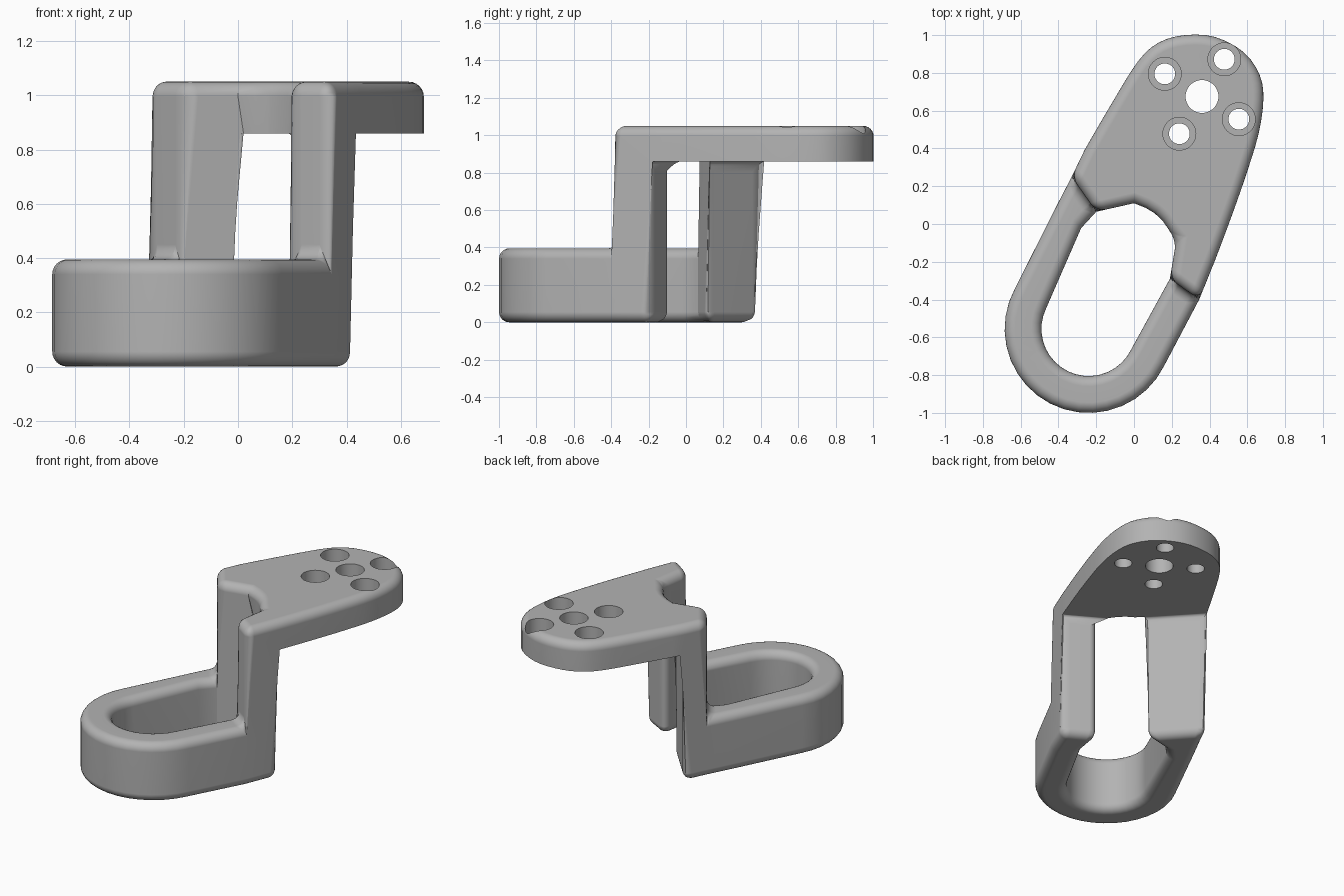
import bpy, bmesh, math
from mathutils import Vector

if "Cube" in bpy.data.objects:
    bpy.data.objects.remove(bpy.data.objects["Cube"])

BASE, UNDER, TOP = 0.395, 0.86, 1.05      # heights of base top, plate underside, plate top


def arc(cx, cy, r, a0, a1, n):
    angles = [math.radians(a0 + (a1 - a0) * i / n) for i in range(n + 1)]
    return [(cx + r * math.cos(a), cy + r * math.sin(a)) for a in angles]


def spline(pts, n):
    """Smooth path through points, without its two end points."""
    p = [Vector(q) for q in [pts[0]] + pts + [pts[-1]]]
    out = []
    for a, b, c, d in zip(p, p[1:], p[2:], p[3:]):
        for k in range(n):
            t = k / n
            out.append(tuple(0.5 * (2 * b + (c - a) * t + (2 * a - 5 * b + 4 * c - d) * t * t
                                    + (3 * b - a - 3 * c + d) * t ** 3)))
    return out[1:]


# Column corners in plan: outer/inner, front/back
left = dict(of=(-0.33, 0.25), inf=(-0.20, 0.065), ob=(-0.26, 0.395), inb=(0.0, 0.11))
right = dict(of=(0.345, -0.40), inf=(0.19, -0.29), ob=(0.43, -0.19), inb=(0.225, -0.08))

# Paired outer and inner paths of the looped base, from left column round to right
outer = [left["of"], (-0.40, 0.115)] + arc(-0.24, -0.555, 0.445, 151, 334, 18) + [right["of"]]
inner = [left["inf"], (-0.28, -0.022)] + arc(-0.24, -0.555, 0.25, 154, 334, 18) + [right["inf"]]

# Plate edge from left column round to right, and the notch at the slot end
rim = spline([left["ob"], (-0.12, 0.635), (0.02, 0.86), (0.13, 0.96), (0.27, 1.0), (0.43, 0.99),
              (0.58, 0.91), (0.665, 0.79), (0.685, 0.66), (0.66, 0.48), (0.60, 0.28),
              (0.52, 0.05), right["ob"]], 3)
notch = arc(-0.05, -0.155, 0.265, 65, 29, 3)

bm = bmesh.new()
cache = {}


def vert(p, z):
    key = (round(p[0], 4), round(p[1], 4), z)
    if key not in cache:
        cache[key] = bm.verts.new(key)
    return cache[key]


def face(*corners):
    bm.faces.new([vert(p, z) for p, z in corners])


def wall(path, z0, z1):
    for a, b in zip(path, path[1:]):
        face((a, z0), (b, z0), (b, z1), (a, z1))


# Base loop
wall(outer, 0, BASE)
wall(inner, 0, BASE)
for o, i, o2, i2 in zip(outer, inner, outer[1:], inner[1:]):
    for z in (0, BASE):
        face((o, z), (o2, z), (i2, z), (i, z))

# Two columns
for c in (left, right):
    for f, b in (("of", "ob"), ("inf", "inb")):
        face((c[f], 0), (c[b], 0), (c[b], UNDER), (c[b], TOP), (c[f], TOP), (c[f], BASE))
    wall([c["of"], c["inf"]], BASE, TOP)
    wall([c["ob"], c["inb"]], 0, UNDER)
    face((c["of"], 0), (c["ob"], 0), (c["inb"], 0), (c["inf"], 0))

# Top plate
plate_edge = [left["ob"]] + rim + [right["ob"]]
notch_edge = [right["inb"]] + notch[::-1] + [left["inb"]]
wall(plate_edge, UNDER, TOP)
wall(notch_edge, UNDER, TOP)
face(*[(p, UNDER) for p in plate_edge + notch_edge])
face(*[(p, TOP) for p in [left["of"]] + plate_edge + [right["of"], right["inf"]]
       + notch_edge + [left["inf"]]])
bmesh.ops.recalc_face_normals(bm, faces=bm.faces)
bm.normal_update()

# Round all hard edges except the crisp rim under the plate
rounded = [e for e in bm.edges if e.calc_face_angle(0) > 0.75
           and not (e.is_convex and all(abs(v.co.z - UNDER) < 0.001 for v in e.verts))]
bmesh.ops.bevel(bm, geom=rounded, offset=0.055, offset_type='OFFSET', segments=6,
                profile=0.5, affect='EDGES', clamp_overlap=False, loop_slide=True)
bmesh.ops.recalc_face_normals(bm, faces=bm.faces)

mesh = bpy.data.meshes.new("offset_bracket")
bm.to_mesh(mesh)
bm.free()
bracket = bpy.data.objects.new("offset_bracket", mesh)
bpy.context.collection.objects.link(bracket)

grey = bpy.data.materials.new("plain_grey")
grey.use_nodes = True
grey.diffuse_color = (0.45, 0.45, 0.45, 1)
grey.node_tree.nodes["Principled BSDF"].inputs["Base Color"].default_value = (0.45, 0.45, 0.45, 1)
mesh.materials.append(grey)


def drill(x, y, radius, z0, z1):
    bpy.ops.mesh.primitive_cylinder_add(vertices=40, radius=radius, depth=z1 - z0,
                                        location=(x, y, (z0 + z1) / 2))
    cutter = bpy.context.object
    cutter.name = "hole_cutter"
    cutter.hide_render = True
    cutter.data.materials.append(grey)
    mod = bracket.modifiers.new("hole", 'BOOLEAN')
    mod.operation = 'DIFFERENCE'
    mod.solver = 'EXACT'
    mod.object = cutter
    bpy.ops.object.select_all(action='DESELECT')
    bracket.select_set(True)
    bpy.context.view_layer.objects.active = bracket
    bpy.ops.object.modifier_apply(modifier=mod.name)
    bpy.data.objects.remove(cutter)


# Centre hole and four counterbored screw holes
drill(0.36, 0.675, 0.087, 0.8, 1.2)
for x, y in ((0.163, 0.795), (0.478, 0.872), (0.24, 0.478), (0.555, 0.555)):
    drill(x, y, 0.055, 0.8, 1.2)
    drill(x, y, 0.087, 0.95, 1.2)

bpy.ops.object.shade_smooth_by_angle(angle=math.radians(30))
weighted = bracket.modifiers.new("weighted_normals", 'WEIGHTED_NORMAL')
weighted.keep_sharp = True
